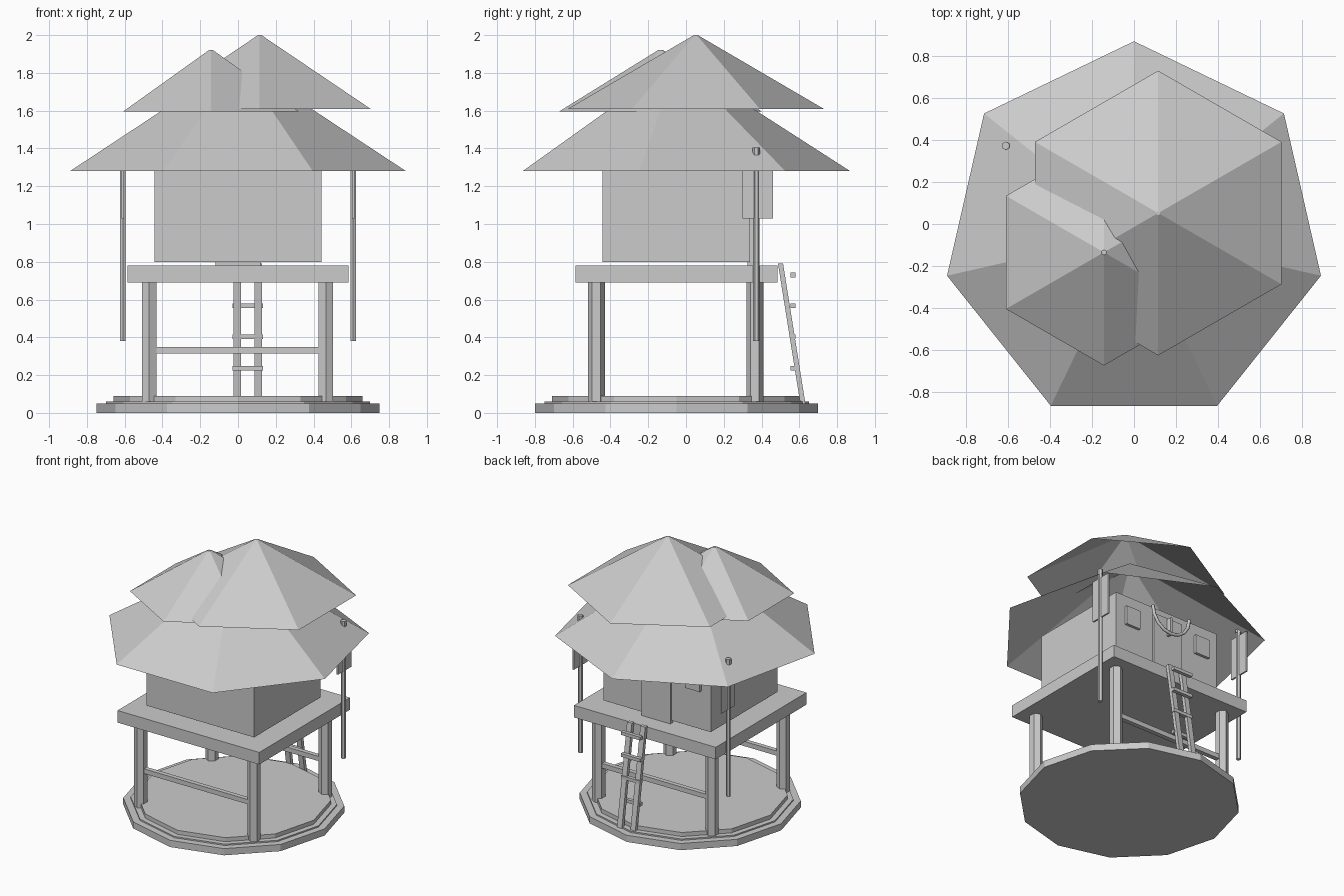
import bpy, bmesh
from math import sin, cos, pi
from mathutils import Vector

if "Cube" in bpy.data.objects:
    bpy.data.objects.remove(bpy.data.objects["Cube"])


def finish(name, bm):
    bmesh.ops.recalc_face_normals(bm, faces=bm.faces)
    me = bpy.data.meshes.new(name)
    bm.to_mesh(me)
    bm.free()
    ob = bpy.data.objects.new(name, me)
    bpy.context.collection.objects.link(ob)
    return ob


def prism(name, n, x, y, z0, z1, r0, r1=None, caps=True):
    """n-sided prism or cone, first corner towards +y"""
    r1 = r0 if r1 is None else r1
    bm = bmesh.new()

    def ring(r, z):
        return [bm.verts.new((x + r * sin(2 * pi * i / n), y + r * cos(2 * pi * i / n), z))
                for i in range(n)]
    a, b = ring(r0, z0), ring(r1, z1)
    for i in range(n):
        j = (i + 1) % n
        bm.faces.new((a[i], a[j], b[j], b[i]))
    bm.faces.new(b)
    if caps:
        bm.faces.new(a)
    ob = finish(name, bm)
    if not caps and ob.data.polygons[0].normal.z < 0:
        ob.data.flip_normals()
    return ob


def box(name, x0, x1, y0, y1, z0, z1, lean=0):
    """box from its limits; lean shifts the top along y"""
    bm = bmesh.new()
    bmesh.ops.create_cube(bm, size=1)
    for v in bm.verts:
        t = v.co + Vector((.5, .5, .5))
        v.co = (x0 + t.x * (x1 - x0), y0 + t.y * (y1 - y0) + lean * t.z, z0 + t.z * (z1 - z0))
    return finish(name, bm)


# stepped twelve-sided base
prism("base_slab", 12, 0, -.05, 0, .05, .75)
prism("base_step", 12, 0, -.05, .05, .06, .70)
prism("base_floor", 12, 0, -.05, .05, .09, .66)

# posts, cross bars and platform
for y, side in ((-.475, "front"), (.365, "back")):
    for x in (-.47, .465):
        prism(side + "_post", 6, x, y, .05, .70, .045)
    box(side + "_cross_bar", -.45, .45, y - .017, y + .017, .315, .35)
box("platform", -.585, .585, -.585, .485, .69, .78)

# hut with door and windows on the back wall
box("hut", -.443, .443, -.443, .34, .80, 1.31)
box("door", -.12, .12, .325, .355, .78, 1.26)
for s in (-1, 1):
    box("window", s * .305 - .06, s * .305 + .06, .33, .36, 1.085, 1.225)

# hanging hoop above the door
cu = bpy.data.curves.new("door_hoop", 'CURVE')
cu.dimensions = '3D'
cu.bevel_depth = .012
cu.bevel_resolution = 1
cu.use_fill_caps = True
sp = cu.splines.new('POLY')
sp.points.add(8)
for i, p in enumerate(sp.points):
    a = pi * i / 8
    p.co = (.16 * cos(a), .39, 1.29 - .165 * sin(a), 1)
bpy.context.collection.objects.link(bpy.data.objects.new("door_hoop", cu))
box("hoop_peg", -.008, .008, .35, .395, 1.12, 1.25)

# ladder
for x in (-.003, .107):
    box("ladder_rail", x - .02, x + .02, .605, .632, .05, .79, lean=-.118)
for z in (.237, .403, .567, .73):
    box("ladder_rung", -.028, .132, .553, .58, z - .012, z + .012)

# hanging poles with plates
for s in (-1, 1):
    prism("pole", 6, s * .61, .372, .38, 1.39, .016)
    prism("pole_tip", 6, s * .61, .372, 1.365, 1.405, .02)
    box("pole_plate", s * .61 - .006, s * .61 + .006, .30, .46, 1.03, 1.34)

# open roofs
prism("lower_roof", 7, 0, -.043, 1.28, 1.86, .912, .01, caps=False)
prism("main_upper_roof", 6, .115, .052, 1.61, 2.0, .677, .01, caps=False)
prism("small_upper_roof", 6, -.143, -.135, 1.595, 1.92, .538, .013, caps=False)
